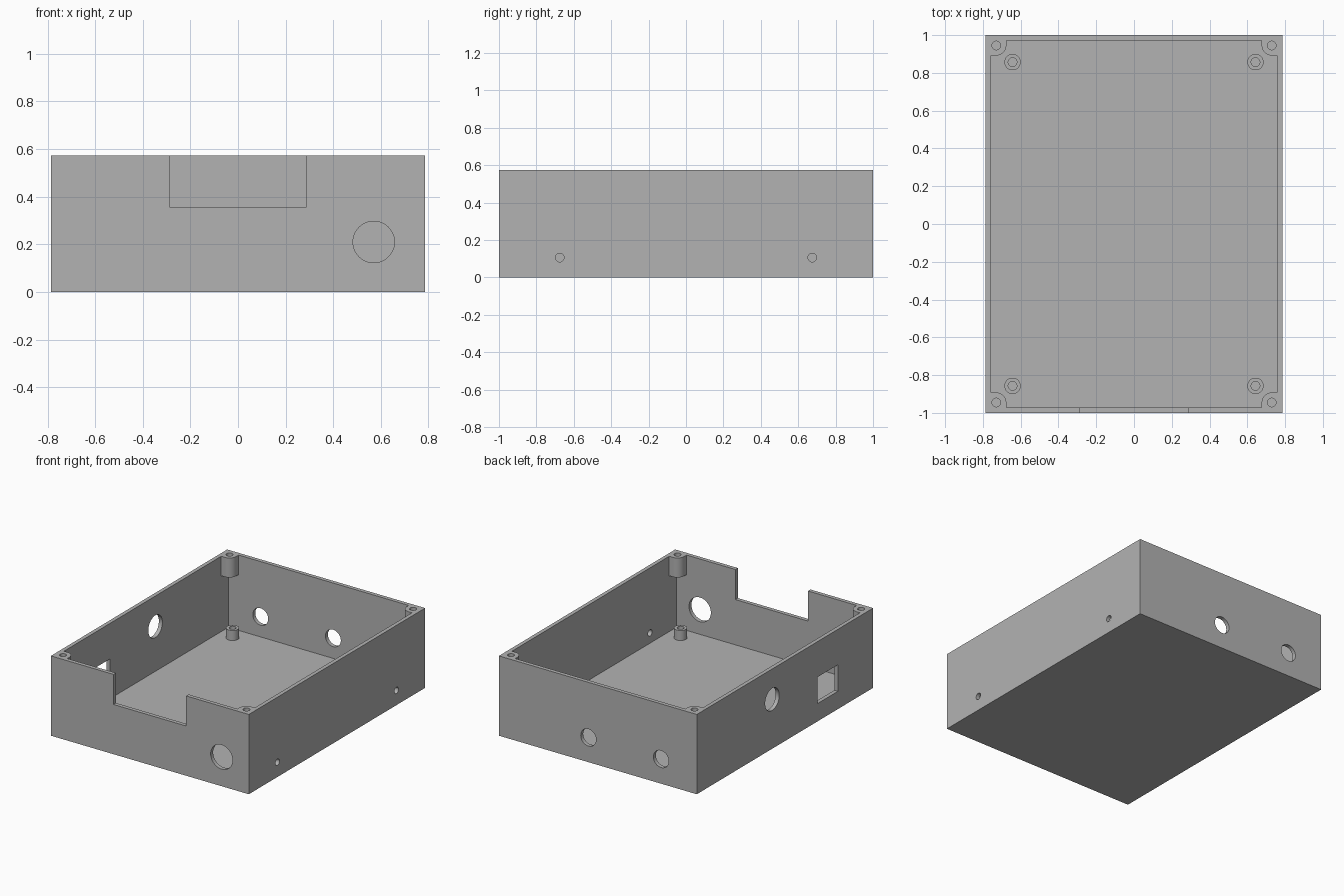
import bpy, bmesh
from math import pi, sin, cos, radians
from mathutils import Matrix

cube = bpy.data.objects.get("Cube")
if cube:
    bpy.data.objects.remove(cube, do_unlink=True)

# Overall dimensions
HX, HY, H = 0.786, 1.0, 0.573
WALL, FLOOR = 0.028, 0.032
IX, IY = HX - WALL, HY - WALL

grey = bpy.data.materials.new("plain grey")
grey.use_nodes = True
colour = (0.45, 0.45, 0.45, 1)
grey.diffuse_color = colour
grey.node_tree.nodes["Principled BSDF"].inputs["Base Color"].default_value = colour


def make(name, bm):
    bmesh.ops.recalc_face_normals(bm, faces=bm.faces)
    mesh = bpy.data.meshes.new(name)
    bm.to_mesh(mesh)
    bm.free()
    mesh.materials.append(grey)
    ob = bpy.data.objects.new(name, mesh)
    bpy.context.collection.objects.link(ob)
    return ob


def box(name, lo, hi):
    bm = bmesh.new()
    bmesh.ops.create_cube(bm, size=1)
    for v in bm.verts:
        v.co = [l + (c + 0.5) * (h - l) for c, l, h in zip(v.co, lo, hi)]
    return make(name, bm)


def cylinder(name, centre, radius, length, axis="Z"):
    turn = {"X": Matrix.Rotation(pi / 2, 4, "Y"),
            "Y": Matrix.Rotation(pi / 2, 4, "X"),
            "Z": Matrix.Identity(4)}[axis]
    bm = bmesh.new()
    bmesh.ops.create_cone(bm, cap_ends=True, segments=48, radius1=radius,
                          radius2=radius, depth=length,
                          matrix=Matrix.Translation(centre) @ turn)
    return make(name, bm)


def prism(name, points, z0, z1):
    bm = bmesh.new()
    face = bm.faces.new([bm.verts.new((x, y, z0)) for x, y in points])
    top = bmesh.ops.extrude_face_region(bm, geom=[face])["geom"]
    for v in top:
        if isinstance(v, bmesh.types.BMVert):
            v.co.z = z1
    return make(name, bm)


def apply(ob, mod):
    bpy.context.view_layer.objects.active = ob
    bpy.ops.object.modifier_apply(modifier=mod.name)


def cut(ob, cutter):
    mod = ob.modifiers.new("cut", "BOOLEAN")
    mod.operation = "DIFFERENCE"
    mod.solver = "EXACT"
    mod.object = cutter
    apply(ob, mod)
    bpy.data.objects.remove(cutter, do_unlink=True)


def mirror_to_corners(ob):
    mod = ob.modifiers.new("corners", "MIRROR")
    mod.use_axis = (True, True, False)
    mod.use_mirror_merge = False
    apply(ob, mod)


# Open-topped shell
shell = box("enclosure_shell", (-HX, -HY, 0), (HX, HY, H))
cut(shell, box("cavity", (-IX, -IY, FLOOR), (IX, IY, H + 0.1)))

# Front wall: display notch and round port
cut(shell, box("notch", (-0.288, -HY - 0.1, 0.357), (0.288, -IY + 0.05, H + 0.1)))
cut(shell, cylinder("front_port", (0.57, -HY, 0.21), 0.087, 0.2, "Y"))

# Back wall: two round ports
for x in (0.075, -0.502):
    cut(shell, cylinder("back_port", (x, HY, 0.177), 0.061, 0.2, "Y"))

# Left wall: two screw holes
for y in (-0.675, 0.675):
    cut(shell, cylinder("screw_hole", (HX, y, 0.106), 0.023, 0.2, "X"))

# Right wall: round port and rectangular socket
cut(shell, cylinder("side_port", (-HX, 0.145, 0.355), 0.08, 0.2, "X"))
cut(shell, box("socket", (-HX - 0.1, -0.6, 0.128), (-IX + 0.05, -0.37, 0.318)))

# Lid screw posts hanging in the four corners
PX, PY, PR = 0.729, 0.945, 0.053
arc = [(PX + PR * cos(a), PY + PR * sin(a))
       for a in (-pi / 2 - i * pi / 32 for i in range(17))]
posts = prism("corner_posts", [(IX, IY), (IX, PY - PR)] + arc + [(PX - PR, IY)],
              H - 0.14, H)
cut(posts, cylinder("post_hole", (PX, PY, H), 0.023, 0.24))
mirror_to_corners(posts)

# Board standoffs on the floor
standoffs = cylinder("board_standoffs", (0.643, 0.857, 0.064), 0.043, 0.08)
cut(standoffs, cylinder("standoff_hole", (0.643, 0.857, 0.064), 0.023, 0.2))
mirror_to_corners(standoffs)

# Smooth round walls, sharp edges elsewhere
bpy.ops.object.select_all(action="DESELECT")
for ob in (shell, posts, standoffs):
    ob.select_set(True)
bpy.context.view_layer.objects.active = shell
bpy.ops.object.shade_smooth_by_angle(angle=radians(30))
